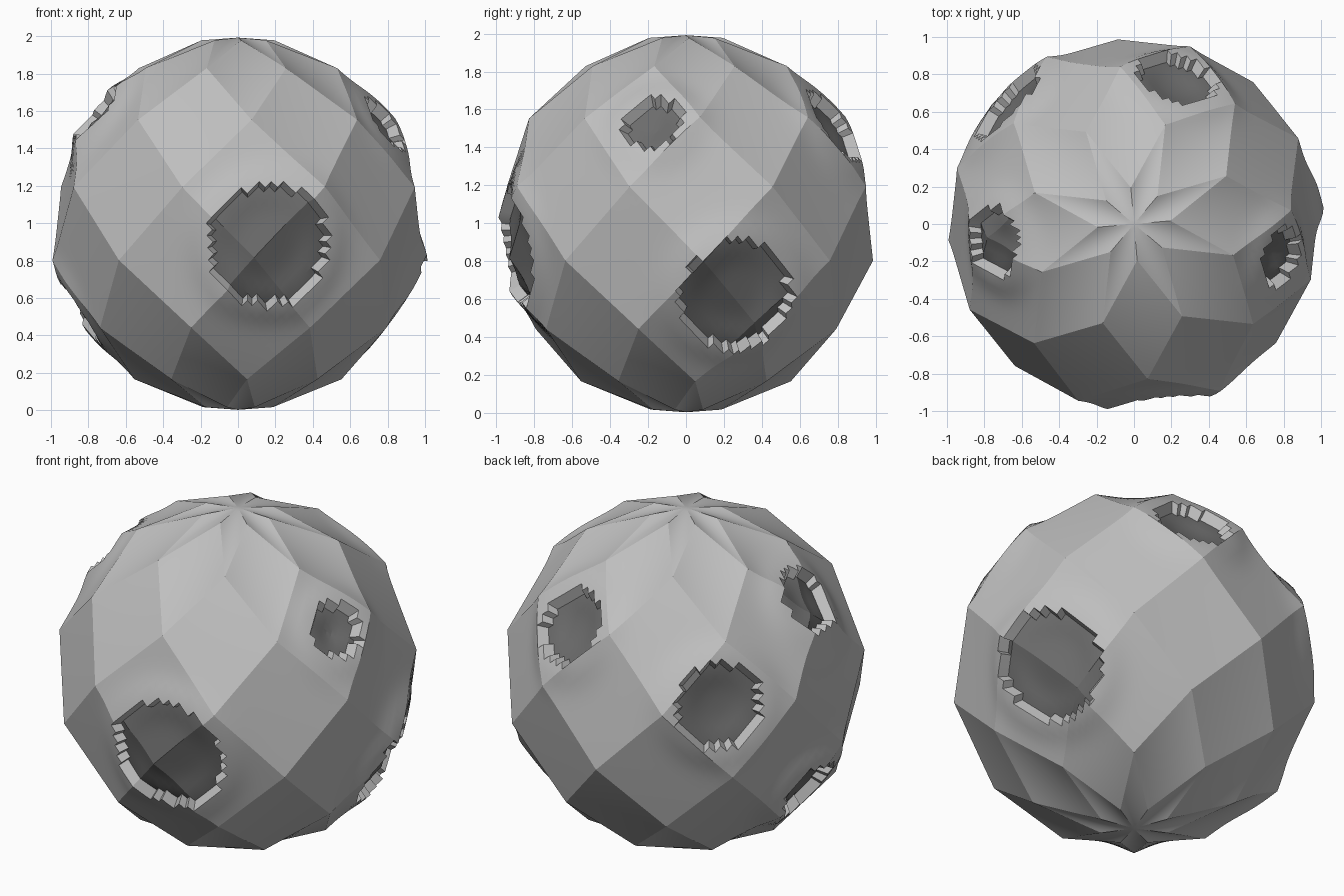
import bpy, bmesh
from math import sin, cos, radians, exp
from mathutils import Vector

if "Cube" in bpy.data.objects:
    bpy.data.objects.remove(bpy.data.objects["Cube"])

SIDES, RINGS, CELLS = 8, 8, 12


def material(name, value):
    m = bpy.data.materials.new(name)
    m.diffuse_color = (value, value, value, 1)
    m.use_nodes = True
    m.node_tree.nodes["Principled BSDF"].inputs["Base Color"].default_value = m.diffuse_color
    return m


# Corner points of the diamond-faceted ball: staggered rings and two poles
def corner(ring, k):
    lat = radians(78.75 - 22.5 * ring)
    az = radians(5 + 45 * k + (22.5 if ring % 2 else 0))
    r = 1.01 if ring in (3, 4) else 1.0
    return Vector((r * cos(lat) * cos(az), r * cos(lat) * sin(az), sin(lat)))


diamonds = []
for k in range(SIDES):
    diamonds.append((Vector((0, 0, 0.995)), corner(0, k), corner(1, k), corner(0, k + 1)))
    diamonds.append((Vector((0, 0, -0.995)), corner(7, k), corner(6, k + 1), corner(7, k + 1)))
    for i in range(1, RINGS - 1):
        # the neighbour above and below shares the azimuth midway between k and k+1
        m = k if i % 2 == 0 else k + 1
        diamonds.append((corner(i - 1, m), corner(i, k), corner(i + 1, m), corner(i, k + 1)))

# Fine grid inside every diamond
bm = bmesh.new()
for a, b, c, d in diamonds:
    grid = []
    for i in range(CELLS + 1):
        u = i / CELLS
        p, q = a.lerp(b, u), d.lerp(c, u)
        grid.append([bm.verts.new(p.lerp(q, j / CELLS)) for j in range(CELLS + 1)])
    for i in range(CELLS):
        for j in range(CELLS):
            bm.faces.new((grid[i][j], grid[i + 1][j], grid[i + 1][j + 1], grid[i][j + 1]))
bmesh.ops.remove_doubles(bm, verts=bm.verts, dist=0.0005)
bmesh.ops.recalc_face_normals(bm, faces=bm.faces)

# Craters: direction from the centre, opening radius
craters = [
    ((0.18, -0.97, -0.12), 0.345),
    ((0.87, 0.28, -0.40), 0.325),
    ((0.80, -0.18, 0.54), 0.165),
    ((0.24, 0.80, 0.53), 0.23),
    ((-0.70, 0.66, 0.22), 0.255),
    ((-0.76, -0.10, 0.61), 0.20),
    ((-0.86, 0.05, -0.48), 0.20),
]
craters = [(Vector(d).normalized(), r) for d, r in craters]

# Choose the cells of each opening, then raise a soft lip around it
openings = [[f for f in bm.faces
             if (f.calc_center_median().normalized() - axis).length < r]
            for axis, r in craters]
for v in bm.verts:
    n = v.co.normalized()
    lift = sum(0.028 * exp(-(((n - axis).length - r) / 0.11) ** 2) for axis, r in craters)
    v.co += n * min(lift, 0.03)

# Sink the dark crater floors, leaving stepped sloping walls
for (axis, r), faces in zip(craters, openings):
    out = bmesh.ops.extrude_face_region(bm, geom=faces)["geom"]
    left = [f for f in faces if f.is_valid]
    if left:
        bmesh.ops.delete(bm, geom=left, context='FACES')
    shrink = 1 - 0.035 / r
    for g in out:
        if isinstance(g, bmesh.types.BMVert):
            along = axis * g.co.dot(axis)
            g.co = along + (g.co - along) * shrink - axis * 0.055
        elif isinstance(g, bmesh.types.BMFace):
            g.material_index = 1

bmesh.ops.recalc_face_normals(bm, faces=bm.faces)
bmesh.ops.translate(bm, verts=bm.verts, vec=(0, 0, 0.997))

mesh = bpy.data.meshes.new("cratered_ball")
bm.to_mesh(mesh)
bm.free()
mesh.materials.append(material("light_grey_rock", 0.52))
mesh.materials.append(material("dark_grey_crater", 0.15))
ball = bpy.data.objects.new("cratered_ball", mesh)
bpy.context.collection.objects.link(ball)

# Smooth dents, crisp facet edges
bpy.context.view_layer.objects.active = ball
ball.select_set(True)
bpy.ops.object.shade_smooth_by_angle(angle=radians(10))
